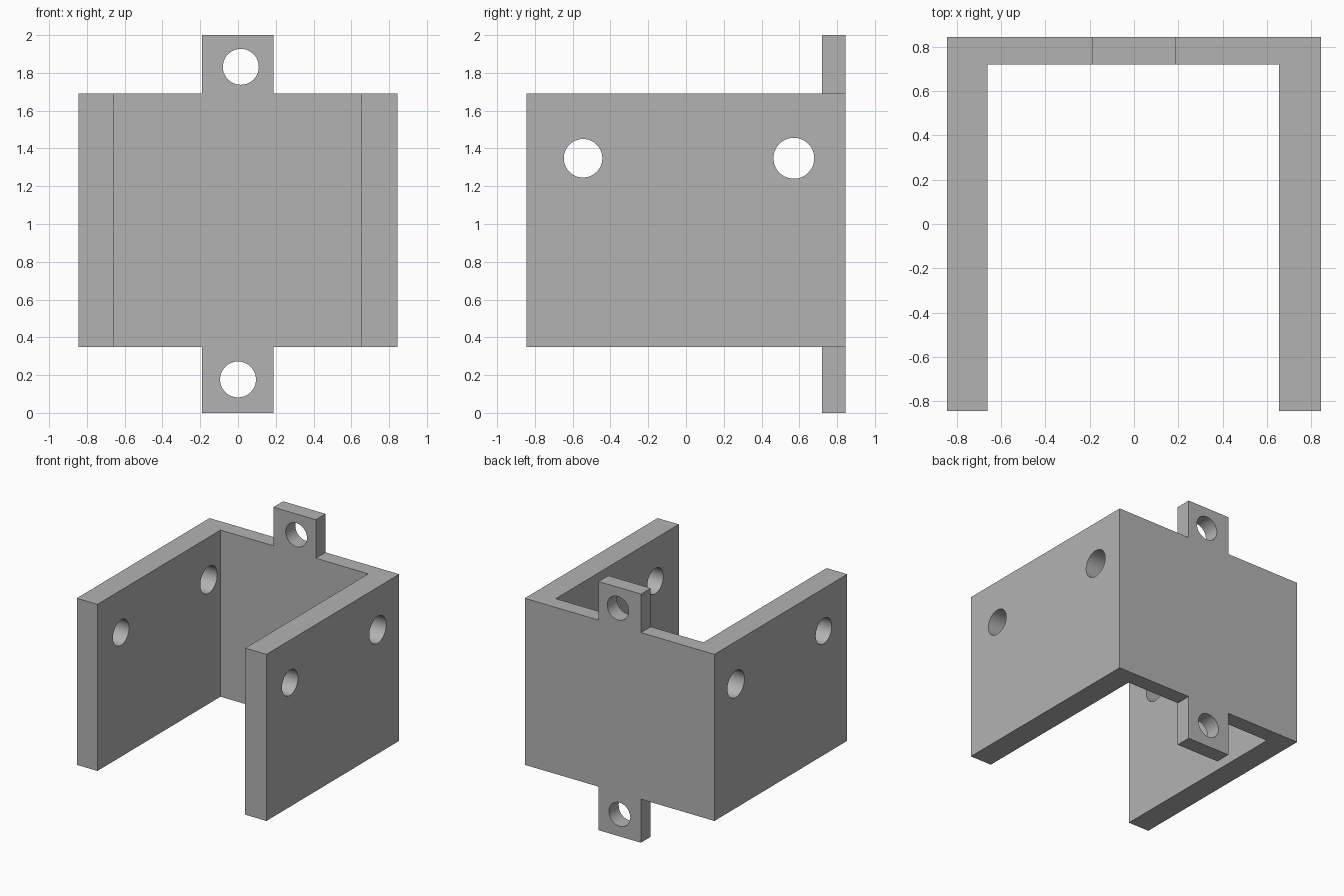
import bpy, bmesh
from math import pi, radians
from mathutils import Matrix

cube = bpy.data.objects.get("Cube")
if cube:
    bpy.data.objects.remove(cube, do_unlink=True)

HALF = 0.844             # half width and half depth
BACK = 0.72              # inner face of the back wall
LOW, HIGH = 0.35, 1.69   # bottom and top of the walls

grey = bpy.data.materials.new("plain grey")
grey.use_nodes = True
grey.diffuse_color = (0.45, 0.45, 0.45, 1)
grey.node_tree.nodes["Principled BSDF"].inputs["Base Color"].default_value = grey.diffuse_color


def make_object(name, bm):
    bmesh.ops.recalc_face_normals(bm, faces=bm.faces)
    mesh = bpy.data.meshes.new(name)
    bm.to_mesh(mesh)
    bm.free()
    mesh.materials.append(grey)
    obj = bpy.data.objects.new(name, mesh)
    bpy.context.collection.objects.link(obj)
    return obj


def prism(name, outline, bottom, top):
    """Extrude a plan outline upwards."""
    bm = bmesh.new()
    face = bm.faces.new([bm.verts.new((x, y, bottom)) for x, y in outline])
    new = bmesh.ops.extrude_face_region(bm, geom=[face])["geom"]
    verts = [v for v in new if isinstance(v, bmesh.types.BMVert)]
    bmesh.ops.translate(bm, verts=verts, vec=(0, 0, top - bottom))
    return make_object(name, bm)


def drill(name, centre, radius, length, axis):
    """Cylinder cutter lying along X or Y."""
    turn = Matrix.Rotation(pi / 2, 4, "Y" if axis == "X" else "X")
    bm = bmesh.new()
    bmesh.ops.create_cone(bm, cap_ends=True, segments=64, radius1=radius, radius2=radius,
                          depth=length, matrix=Matrix.Translation(centre) @ turn)
    return make_object(name, bm)


def combine(target, tool, operation):
    mod = target.modifiers.new(tool.name, "BOOLEAN")
    mod.operation, mod.solver, mod.object = operation, "EXACT", tool
    bpy.context.view_layer.objects.active = target
    bpy.ops.object.modifier_apply(modifier=mod.name)
    bpy.data.objects.remove(tool, do_unlink=True)


# U-shaped walls, open at the front
bracket = prism("bracket", [(-HALF, -HALF), (-0.66, -HALF), (-0.66, BACK), (0.655, BACK),
                            (0.655, -HALF), (HALF, -HALF), (HALF, HALF), (-HALF, HALF)], LOW, HIGH)

# Mounting tabs above and below the back wall
strip = prism("tab_strip", [(-0.19, BACK), (0.188, BACK), (0.188, HALF), (-0.19, HALF)], 0, 2)
combine(bracket, strip, "UNION")

# Screw holes through the tabs
for x, z in ((0.015, 1.832), (0, 0.177)):
    combine(bracket, drill("tab_drill", (x, HALF, z), 0.095, 1, "Y"), "DIFFERENCE")

# Pairs of holes through both side walls
for y, radius in ((-0.545, 0.102), (0.571, 0.108)):
    combine(bracket, drill("side_drill", (0, y, 1.348), radius, 3, "X"), "DIFFERENCE")

# Smooth bores with sharp plate edges
bpy.ops.object.select_all(action="DESELECT")
bracket.select_set(True)
bpy.context.view_layer.objects.active = bracket
bpy.ops.object.shade_smooth_by_angle(angle=radians(30))
